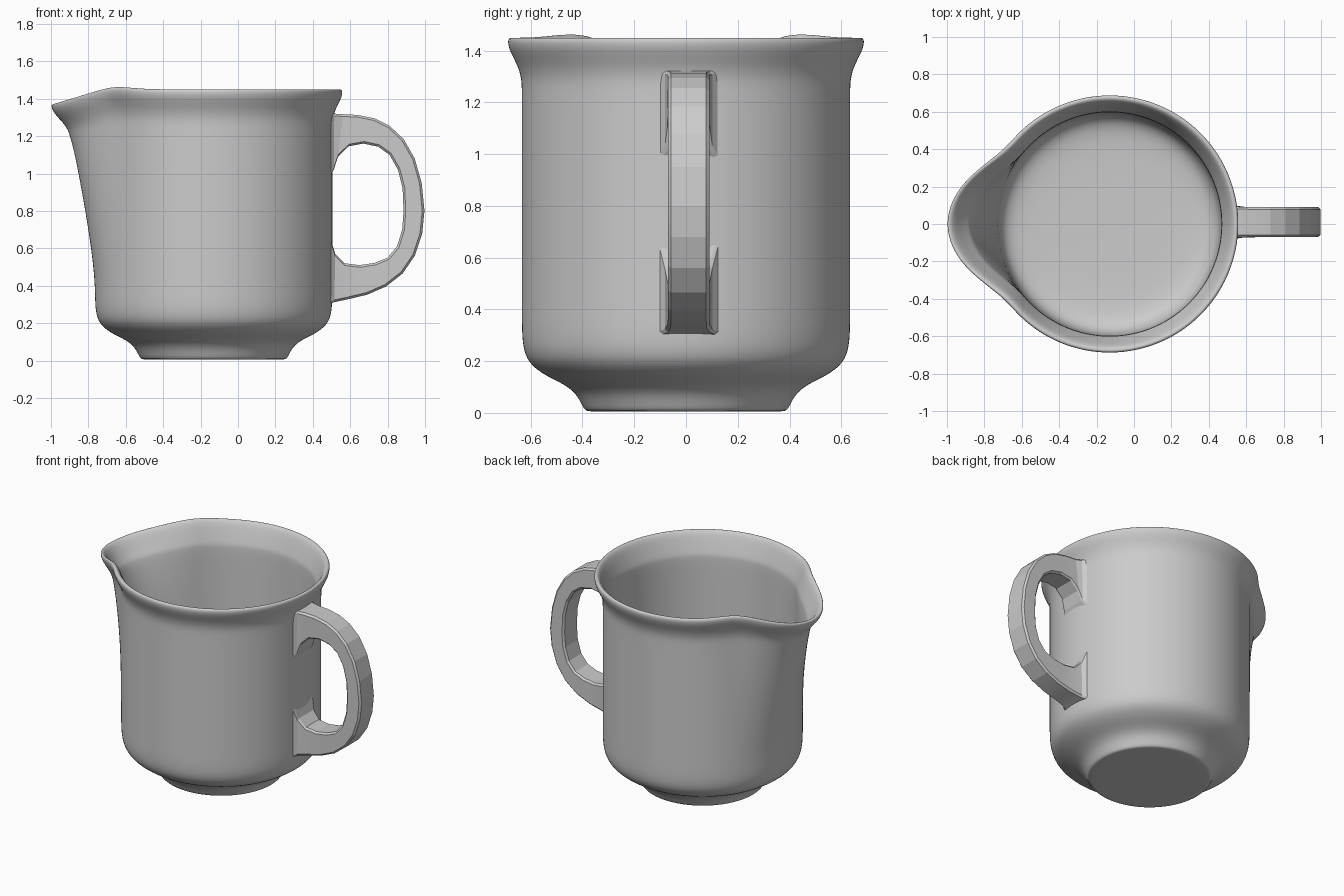
import bpy, bmesh, math
from mathutils import Vector

if "Cube" in bpy.data.objects:
    bpy.data.objects.remove(bpy.data.objects["Cube"], do_unlink=True)

CENTRE_X = -0.13
SEGMENTS = 72


def clamp(v):
    return max(0.0, min(1.0, v))


def make_object(name, bm, angle):
    bmesh.ops.recalc_face_normals(bm, faces=bm.faces)
    mesh = bpy.data.meshes.new(name)
    bm.to_mesh(mesh)
    bm.free()
    ob = bpy.data.objects.new(name, mesh)
    bpy.context.collection.objects.link(ob)
    bpy.ops.object.select_all(action="DESELECT")
    ob.select_set(True)
    bpy.context.view_layer.objects.active = ob
    bpy.ops.object.shade_smooth_by_angle(angle=math.radians(angle))
    return ob


def skin(bm, rings):
    """Bridge a list of closed vertex rings and cap both ends."""
    loops = [[bm.verts.new(p) for p in ring] for ring in rings]
    n = len(loops[0])
    for a, b in zip(loops, loops[1:]):
        for i in range(n):
            j = (i + 1) % n
            bm.faces.new((a[i], a[j], b[j], b[i]))
    bm.faces.new(loops[0])
    bm.faces.new(loops[-1])


def jug_point(r, z, theta):
    """Revolved point, pulled out into the spout on the -x side."""
    off = math.degrees(abs(math.pi - theta))
    s = 0.5 * (1 + math.cos(math.pi * off / 40)) if off < 40 else 0.0
    r += 0.185 * s * clamp((z - 0.4) / 1.05) ** 1.3
    w = clamp((z - 1.1) / 0.32)
    w = w * w * (3 - 2 * w)
    bump = 0.013 * math.exp(-((off - 40) / 14) ** 2)
    return Vector((CENTRE_X + r * math.cos(theta), r * math.sin(theta),
                   z + w * (bump - 0.08 * s)))


# Jug body: foot, wall, flared lip, then down the inside to the floor
outside = [(0.2, 0.005), (0.37, 0.005), (0.39, 0.008), (0.402, 0.03),
           (0.425, 0.075), (0.47, 0.11), (0.53, 0.137), (0.59, 0.175),
           (0.623, 0.22), (0.635, 0.29)]
outside += [(0.635, 0.4 + 0.12 * i) for i in range(8)]
lip = [(0.636, 1.29), (0.65, 1.34), (0.677, 1.39), (0.688, 1.42),
       (0.689, 1.443), (0.678, 1.452), (0.662, 1.447), (0.645, 1.42),
       (0.622, 1.36), (0.603, 1.31), (0.6, 1.29)]
inside = [(0.598, 1.24 - 0.12 * i) for i in range(8)]
inside += [(0.595, 0.3), (0.575, 0.23), (0.52, 0.19), (0.42, 0.175),
           (0.2, 0.17)]

bm = bmesh.new()
skin(bm, [[jug_point(r, z, math.tau * i / SEGMENTS) for i in range(SEGMENTS)]
          for r, z in outside + lip + inside])
body = make_object("jug_body", bm, 60)
sub = body.modifiers.new("Smooth", "SUBSURF")
sub.levels = sub.render_levels = 2

# Handle: outer and inner edge of each section, with half width
sections = [
    ((0.485, 1.33), (0.485, 0.97), 0.12),
    ((0.515, 1.32), (0.512, 1.02), 0.092),
    ((0.56, 1.317), (0.535, 1.09), 0.082),
    ((0.64, 1.313), (0.59, 1.145), 0.08),
    ((0.73, 1.295), (0.67, 1.16), 0.08),
    ((0.81, 1.255), (0.75, 1.143), 0.08),
    ((0.885, 1.185), (0.81, 1.1), 0.08),
    ((0.945, 1.08), (0.855, 1.02), 0.08),
    ((0.982, 0.95), (0.88, 0.92), 0.08),
    ((0.997, 0.8), (0.885, 0.8), 0.08),
    ((0.985, 0.68), (0.878, 0.7), 0.08),
    ((0.945, 0.56), (0.85, 0.61), 0.08),
    ((0.88, 0.465), (0.8, 0.55), 0.08),
    ((0.79, 0.395), (0.73, 0.522), 0.08),
    ((0.69, 0.352), (0.65, 0.51), 0.08),
    ((0.59, 0.328), (0.57, 0.52), 0.082),
    ((0.515, 0.312), (0.52, 0.57), 0.092),
    ((0.485, 0.3), (0.485, 0.68), 0.12),
]


def handle_ring(outer, inner, half, chamfer=0.012):
    o = Vector((outer[0], 0.01, outer[1]))
    i = Vector((inner[0], 0.01, inner[1]))
    step = (i - o).normalized() * chamfer
    y = Vector((0, 1, 0))
    k = half - chamfer
    return [o - y * k, o + y * k, o + step + y * half, i - step + y * half,
            i + y * k, i - y * k, i - step - y * half, o + step - y * half]


bm = bmesh.new()
skin(bm, [handle_ring(*s) for s in sections])
make_object("handle", bm, 10)
